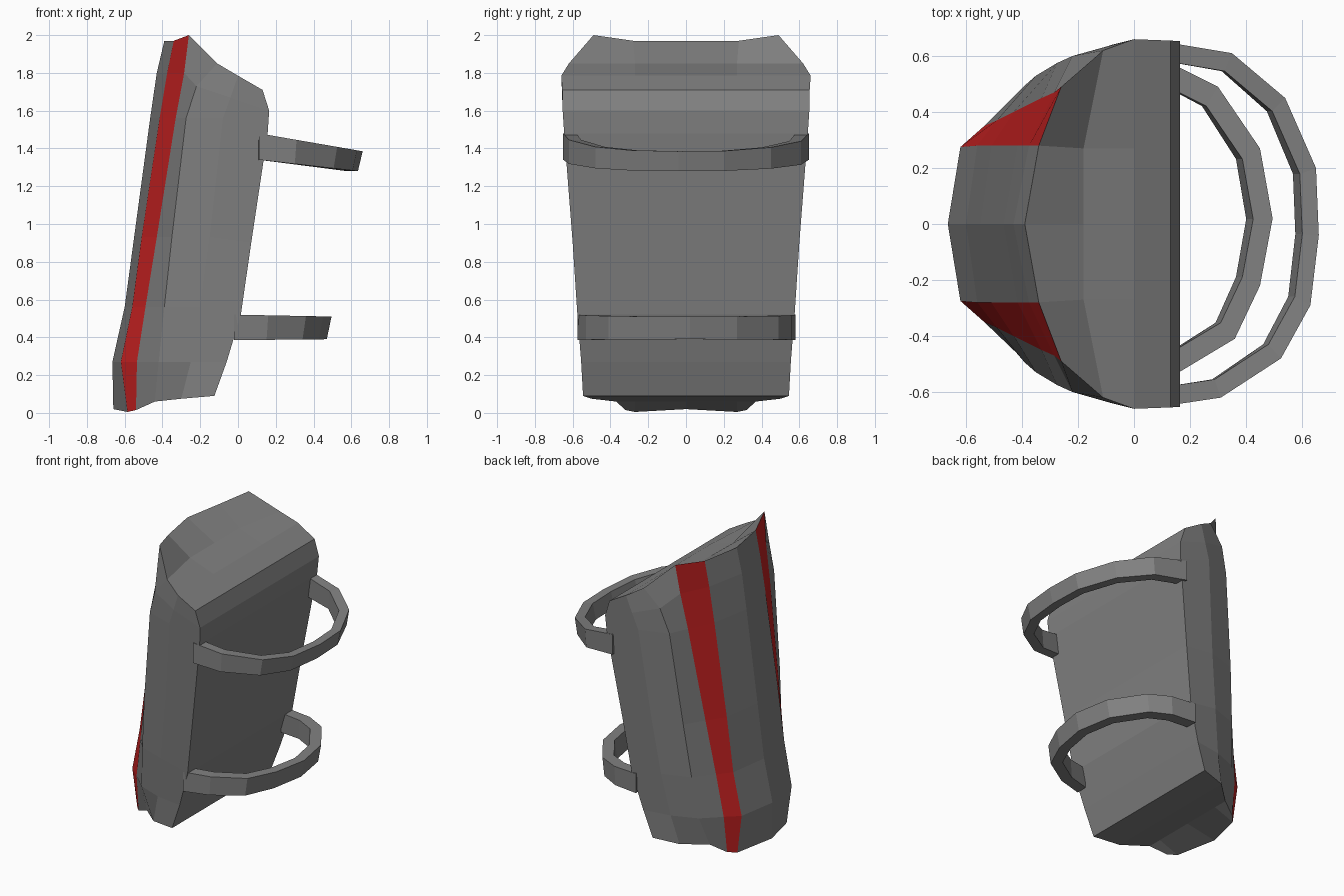
import bpy, bmesh

if "Cube" in bpy.data.objects:
    bpy.data.objects.remove(bpy.data.objects["Cube"])

red = bpy.data.materials.new("red_stripe")
red.diffuse_color = (0.55, 0.015, 0.015, 1)
red.use_nodes = True
red.node_tree.nodes["Principled BSDF"].inputs["Base Color"].default_value = red.diffuse_color
grey = bpy.data.materials.new("grey_shell")
grey.diffuse_color = (0.22, 0.22, 0.22, 1)
grey.use_nodes = True
grey.node_tree.nodes["Principled BSDF"].inputs["Base Color"].default_value = grey.diffuse_color


def finish(bm, name, mats):
    bmesh.ops.remove_doubles(bm, verts=bm.verts, dist=0.0005)
    bmesh.ops.recalc_face_normals(bm, faces=bm.faces)
    mesh = bpy.data.meshes.new(name)
    bm.to_mesh(mesh)
    bm.free()
    for m in mats:
        mesh.materials.append(m)
    obj = bpy.data.objects.new(name, mesh)
    bpy.context.collection.objects.link(obj)
    return obj


def grid(bm, rows, red_columns=()):
    """Quad sheet through rows of points."""
    vs = [[bm.verts.new(p) for p in r] for r in rows]
    for a, b in zip(vs, vs[1:]):
        for j in range(len(a) - 1):
            f = bm.faces.new((a[j], a[j + 1], b[j + 1], b[j]))
            f.material_index = 1 if j in red_columns else 0


# Lengthwise profiles of one half, from the front ridge to the back edge (bottom to top)
z_mid = (0.27, 0.56, 0.93, 1.56)
ridge = list(zip((-.66, -.665, -.60, -.55, -.465, -.43, -.39), (0,) * 7,
                 (.02, *z_mid, 1.8, 1.97)))
stripe_in = list(zip((-.585, -.62, -.56, -.51, -.415, -.375, -.34),
                     (.27, .275, .28, .28, .28, .28, .28),
                     (.005, *z_mid, 1.8, 1.97)))
stripe_out = list(zip((-.54, -.535, -.49, -.43, -.33, -.285, -.26),
                      (.32, .35, .37, .40, .45, .47, .49),
                      (.015, *z_mid, 1.8, 2.0)))
side = list(zip((-.44, -.42, -.39, -.35, -.275, -.22, -.11),
                (.37, .46, .495, .53, .575, .60, .62),
                (.06, *z_mid, 1.73, 1.85)))
flank = list(zip((-.30, -.25, -.20, -.15, -.08, -.04, 0.0),
                 (.50, .525, .56, .59, .64, .65, .66),
                 (.075, *z_mid, 1.67, 1.785)))
back = list(zip((-.125, -.06, .015, .07, .157, .165, .13),
                (.545, .555, .575, .60, .645, .653, .655),
                (.09, .27, .52, .90, 1.48, 1.60, 1.71)))
columns = [ridge, stripe_in, stripe_out, side, flank, back]


def flip(p):
    return (p[0], -p[1], p[2])


# Guard body: wrapped shell, flat back, and both end caps
bm = bmesh.new()
shell = []
for i in range(7):
    half = [c[i] for c in columns]
    shell.append([flip(p) for p in half[:0:-1]] + half)
grid(bm, shell, red_columns=(3, 6))
grid(bm, [[flip(p), p] for p in back])

for i, dent in ((0, 0.0), (6, -0.07)):
    a, b, c = ridge[i], stripe_in[i], stripe_out[i]
    cap = [[flip(c), flip(b), a, b, c]]
    for col, shift in ((side, dent), (flank, 0.0), (back, 0.0)):
        x, y, z = col[i]
        mid = [(x + shift, t, z) for t in (-.27, 0, .27)]
        cap.append([(x, -y, z), *mid, (x, y, z)])
    grid(bm, cap)
finish(bm, "guard_body", [grey, red])


# Straps: faceted bands looping behind the body
def strap(name, path, centre_x, inner, z_start, z_end, height, lean):
    bm = bmesh.new()
    x0 = path[0][0]
    x1 = max(p[0] for p in path)
    rings = []
    for x, y in path:
        t = (x - x0) / (x1 - x0)
        top = z_start + (z_end - z_start) * t
        h = height[0] + (height[1] - height[0]) * t
        ix, iy = centre_x + (x - centre_x) * inner, y * inner
        d = lean * t
        ring = [(x, y, top), (x - d, y, top - h), (ix - d, iy, top - h), (ix, iy, top)]
        rings.append(ring + ring[:1])
    grid(bm, rings)
    for r in (rings[0], rings[-1]):
        bm.faces.new([bm.verts.new(p) for p in r[:4]])
    finish(bm, name, [grey])


strap("upper_strap",
      [(.11, .65), (.35, .61), (.54, .45), (.65, .20), (.66, -.04),
       (.63, -.29), (.525, -.48), (.31, -.62), (.11, -.65)],
      0.10, 0.895, 1.48, 1.385, (.14, .105), .025)
strap("lower_strap",
      [(-.02, .58), (.16, .56), (.30, .49), (.45, .27), (.495, .02),
       (.45, -.22), (.36, -.41), (.16, -.53), (-.02, -.575)],
      0.0, 0.86, 0.52, 0.51, (.135, .12), .025)
